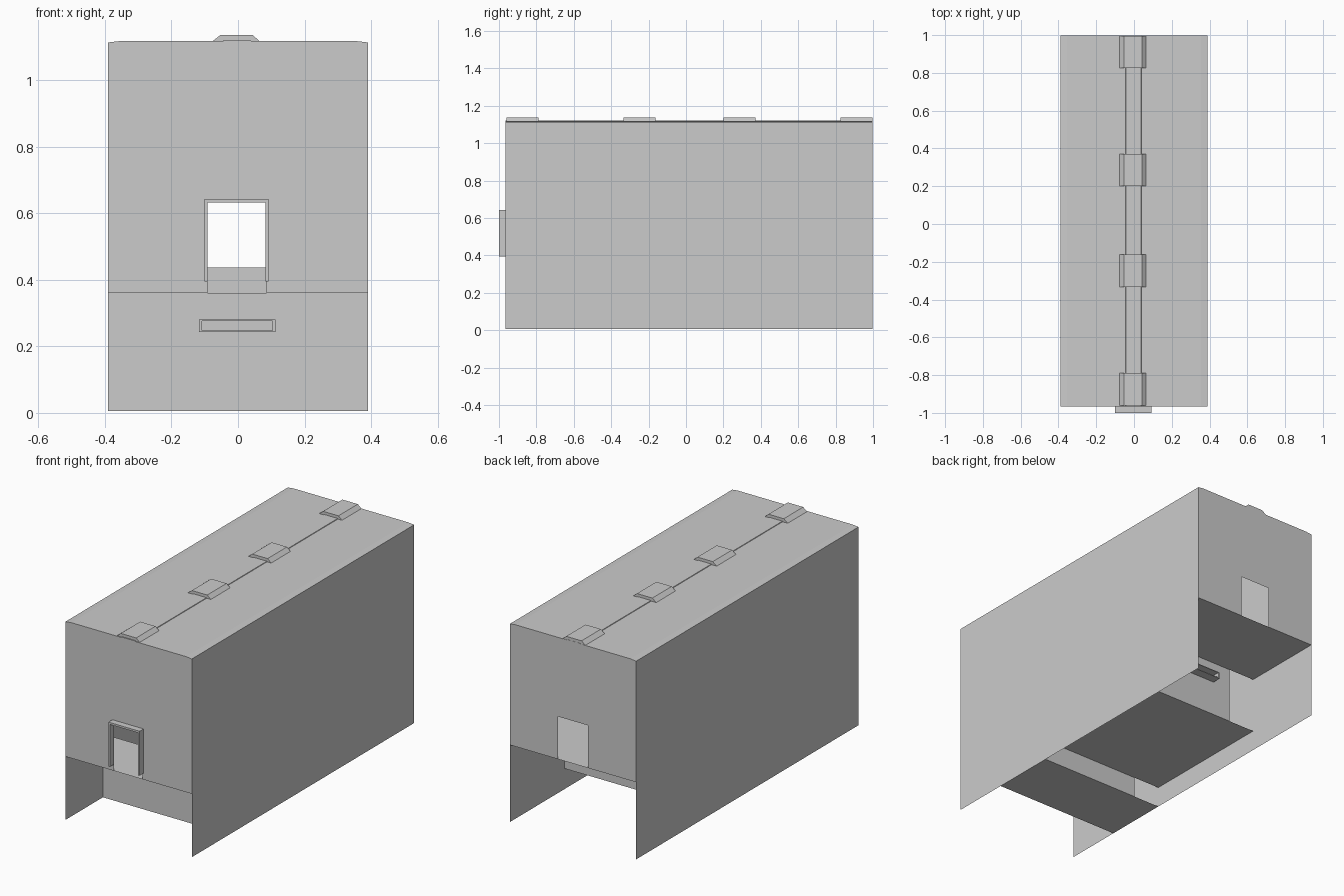
import bpy, bmesh

if "Cube" in bpy.data.objects:
    bpy.data.objects.remove(bpy.data.objects["Cube"])

W = 0.39                      # half width
Y0, Y1 = -0.965, 0.997        # body ends
Z0, ZT = 0.006, 1.117         # body bottom, roof


def make(name, build):
    bm = bmesh.new()
    build(bm)
    bmesh.ops.remove_doubles(bm, verts=bm.verts, dist=1e-5)
    me = bpy.data.meshes.new(name)
    bm.to_mesh(me)
    bm.free()
    ob = bpy.data.objects.new(name, me)
    bpy.context.collection.objects.link(ob)
    return ob


def face(bm, pts):
    bm.faces.new([bm.verts.new(p) for p in pts])


def extrude_y(bm, profile, ya, yb, caps=True):
    """Sweep an (x, z) profile along y."""
    n = len(profile)
    for i in range(n if caps else n - 1):
        (xa, za), (xb, zb) = profile[i], profile[(i + 1) % n]
        face(bm, [(xa, ya, za), (xb, ya, zb), (xb, yb, zb), (xa, yb, za)])
    if caps:
        face(bm, [(x, ya, z) for x, z in profile])
        face(bm, [(x, yb, z) for x, z in reversed(profile)])


def floor(name, ya, yb, z):
    make(name, lambda bm: face(bm, [(-W, ya, z), (W, ya, z), (W, yb, z), (-W, yb, z)]))


def wall(name, y, xa, xb, za, zb):
    make(name, lambda bm: face(bm, [(xa, y, za), (xb, y, za), (xb, y, zb), (xa, y, zb)]))


def end_wall(name, y, bottom, door_top, dl, dr):
    """End wall with a doorway reaching down to its lower edge."""
    outline = [(-W, bottom), (dl, bottom), (dl, door_top), (dr, door_top), (dr, bottom),
               (W, bottom), (W, ZT - 0.004), (0.355, ZT), (-0.355, ZT), (-W, ZT - 0.004)]
    make(name, lambda bm: face(bm, [(x, y, z) for x, z in outline]))


def ring(name, ya, yb, xa, xb, za, zb, tx, tz):
    """Rectangular frame made of four bars."""
    out = [(xa, za), (xb, za), (xb, zb), (xa, zb)]
    inn = [(xa + tx, za + tz), (xb - tx, za + tz), (xb - tx, zb - tz), (xa + tx, zb - tz)]

    def build(bm):
        for i in range(4):
            j = (i + 1) % 4
            quad = [out[i], out[j], inn[j], inn[i]]
            for y in (ya, yb):
                face(bm, [(x, y, z) for x, z in quad])
            for (a, b) in ((out[i], out[j]), (inn[i], inn[j])):
                face(bm, [(a[0], ya, a[1]), (b[0], ya, b[1]), (b[0], yb, b[1]), (a[0], yb, a[1])])
        bmesh.ops.remove_doubles(bm, verts=bm.verts, dist=1e-5)
        bmesh.ops.recalc_face_normals(bm, faces=bm.faces)
    make(name, build)


# Side walls and roof as one open shell
shell = [(W, Z0), (W, 1.015), (W, ZT - 0.004), (0.355, ZT),
         (-0.355, ZT), (-W, ZT - 0.004), (-W, 1.015), (-W, Z0)]
make("body_shell", lambda bm: extrude_y(bm, shell, Y0, Y1, caps=False))

# End walls with doorways
end_wall("front_end_wall", Y0, 0.36, 0.632, -0.092, 0.086)
end_wall("back_end_wall", Y1, 0.437, 0.675, -0.093, 0.093)

# Stepped floors
floor("front_floor", Y0, -0.635, 0.36)
floor("low_floor", -0.635, -0.265, Z0)
floor("middle_floor", -0.265, 0.517, 0.122)
floor("back_floor", 0.517, Y1, 0.437)

# Cross walls between floor levels, with stair gaps on the left
wall("front_cross_wall", -0.635, -W, W, Z0, 0.36)
wall("low_step_wall", -0.265, -0.226, W, Z0, 0.122)
wall("back_cross_wall", 0.517, -0.226, W, 0.122, 0.437)

# Doorway surround at the front: an inverted U
surround = [(-0.1, 0.395), (-0.091, 0.395), (-0.091, 0.632), (0.082, 0.632),
            (0.082, 0.395), (0.092, 0.395), (0.092, 0.643), (-0.1, 0.643)]
make("doorway_surround", lambda bm: extrude_y(bm, surround, -1.0, Y0))

# Flat frames under the end floors
ring("front_under_frame", -0.685, -0.635, -0.117, 0.113, 0.243, 0.28, 0.009, 0.004)
ring("back_under_frame", 0.517, 0.567, -0.117, 0.113, 0.32, 0.357, 0.009, 0.004)

# Roof ridge strip and four tapered vents
ridge = [(-0.045, ZT - 0.001), (0.04, ZT - 0.001), (0.038, ZT + 0.003), (-0.043, ZT + 0.003)]
make("roof_ridge_strip", lambda bm: extrude_y(bm, ridge, Y0, Y1))
vent = [(-0.077, ZT - 0.001), (0.066, ZT - 0.001), (0.043, 1.136), (-0.052, 1.136)]
for i, y in enumerate((-0.96, -0.333, 0.2, 0.825)):
    make(f"roof_vent_{i + 1}", lambda bm: extrude_y(bm, vent, y, y + 0.171))
